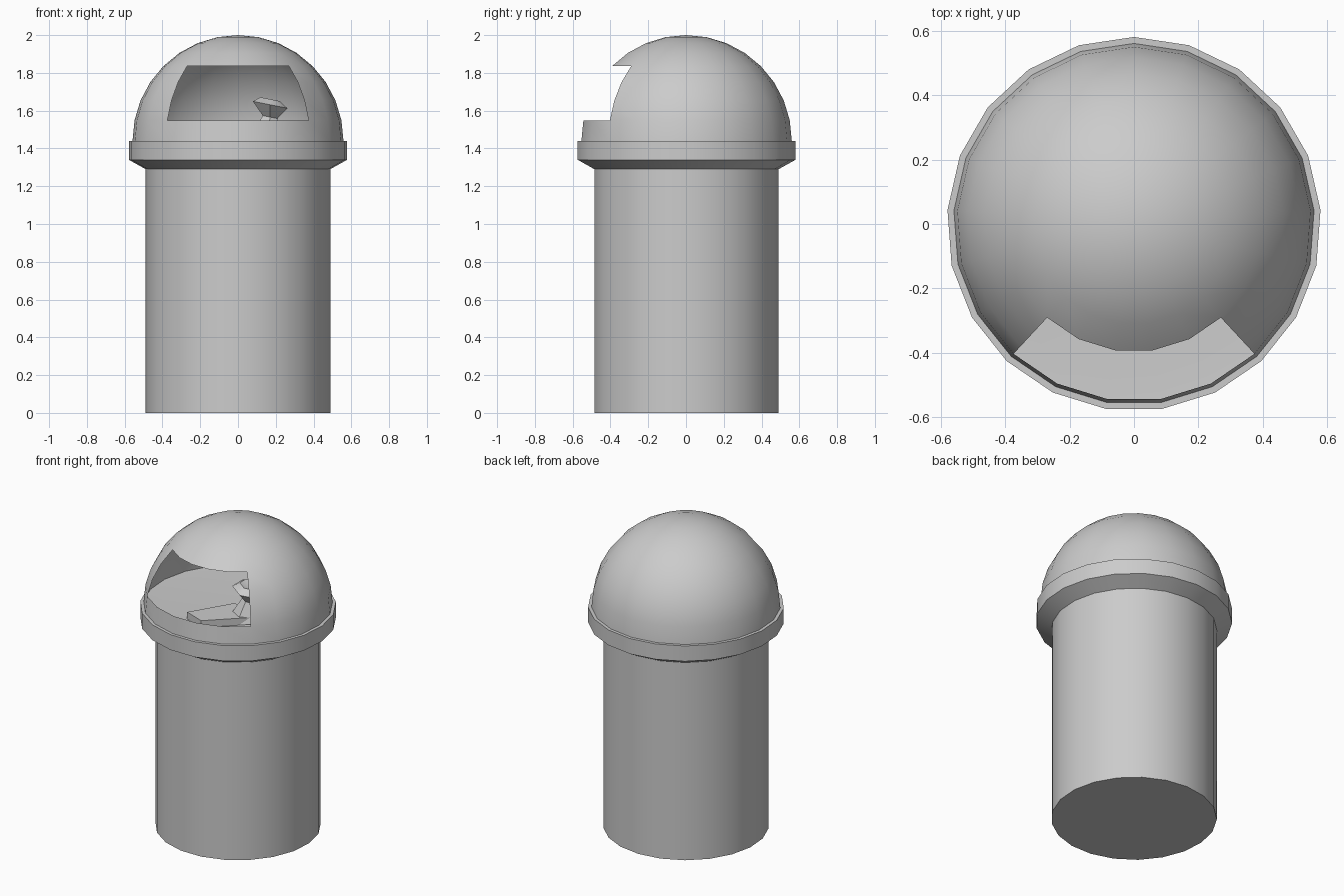
import bpy, bmesh, math

if "Cube" in bpy.data.objects:
    bpy.data.objects.remove(bpy.data.objects["Cube"])

SIDES = 21
STEP = 2 * math.pi / SIDES


def finish(name, bm, angle=40):
    bmesh.ops.remove_doubles(bm, verts=bm.verts, dist=1e-5)
    bmesh.ops.recalc_face_normals(bm, faces=bm.faces)
    me = bpy.data.meshes.new(name)
    bm.to_mesh(me)
    bm.free()
    ob = bpy.data.objects.new(name, me)
    bpy.context.collection.objects.link(ob)
    bpy.ops.object.select_all(action='DESELECT')
    ob.select_set(True)
    bpy.context.view_layer.objects.active = ob
    bpy.ops.object.shade_smooth_by_angle(angle=math.radians(angle))
    return ob


def lathe(name, profile, sides=SIDES, centre=(0, 0), skip=lambda ring, side: False):
    """Spin an (r, z) profile; one corner lies on +y. skip() leaves out faces."""
    bm = bmesh.new()
    rings = []
    for r, z in profile:
        if r < 1e-5:
            rings.append([bm.verts.new((*centre, z))] * sides)
        else:
            rings.append([bm.verts.new((centre[0] + r * math.sin(2 * math.pi * i / sides),
                                        centre[1] + r * math.cos(2 * math.pi * i / sides), z))
                          for i in range(sides)])
    for k in range(len(rings) - 1):
        for i in range(sides):
            if skip(k, i):
                continue
            j = (i + 1) % sides
            quad = [rings[k][i], rings[k][j], rings[k + 1][j], rings[k + 1][i]]
            bm.faces.new(list(dict.fromkeys(quad)))
    return finish(name, bm)


# can body with closed base
lathe("can_body", [(0, 0), (0.49, 0), (0.49, 1.29)])

# flared collar
lathe("lid_collar", [(0.49, 1.29), (0.58, 1.34), (0.58, 1.44), (0.56, 1.44)])

# domed lid, with a window five faces wide and three rings high at the front
R, BASE = 0.56, 1.44
dome = [(R * math.cos(math.pi / 16 * k), BASE + R * math.sin(math.pi / 16 * k)) for k in range(9)]
dome[8] = (0, BASE + R)
lathe("domed_lid", dome, skip=lambda k, i: 1 <= k <= 3 and 8 <= i <= 12)

# rubbish level seen through the window
lathe("rubbish_floor", [(0.56, 1.44), (0.475, 1.435), (0, 1.435)])

# flat scrap lying on the rubbish
bm = bmesh.new()
outline = [(-0.137, -0.328), (0.022, -0.063), (0.22, -0.17), (0.0, -0.38)]
face = bm.faces.new([bm.verts.new((x, y, 1.435)) for x, y in outline])
top = bmesh.ops.extrude_face_region(bm, geom=[face])
for v in top["geom"]:
    if isinstance(v, bmesh.types.BMVert):
        v.co.z = 1.48
finish("flat_scrap", bm)

# crumpled scrap with a pinched waist and a tilted head
scrap = lathe("crumpled_scrap", [(0, 1.435), (0.11, 1.44), (0.045, 1.57), (0.105, 1.635),
                                 (0.06, 1.665), (0, 1.65)], sides=6, centre=(0.15, -0.12))
for v in scrap.data.vertices:
    if v.co.z > 1.55:
        v.co.x += 0.02
        v.co.z -= 0.2 * (v.co.x - 0.15)
